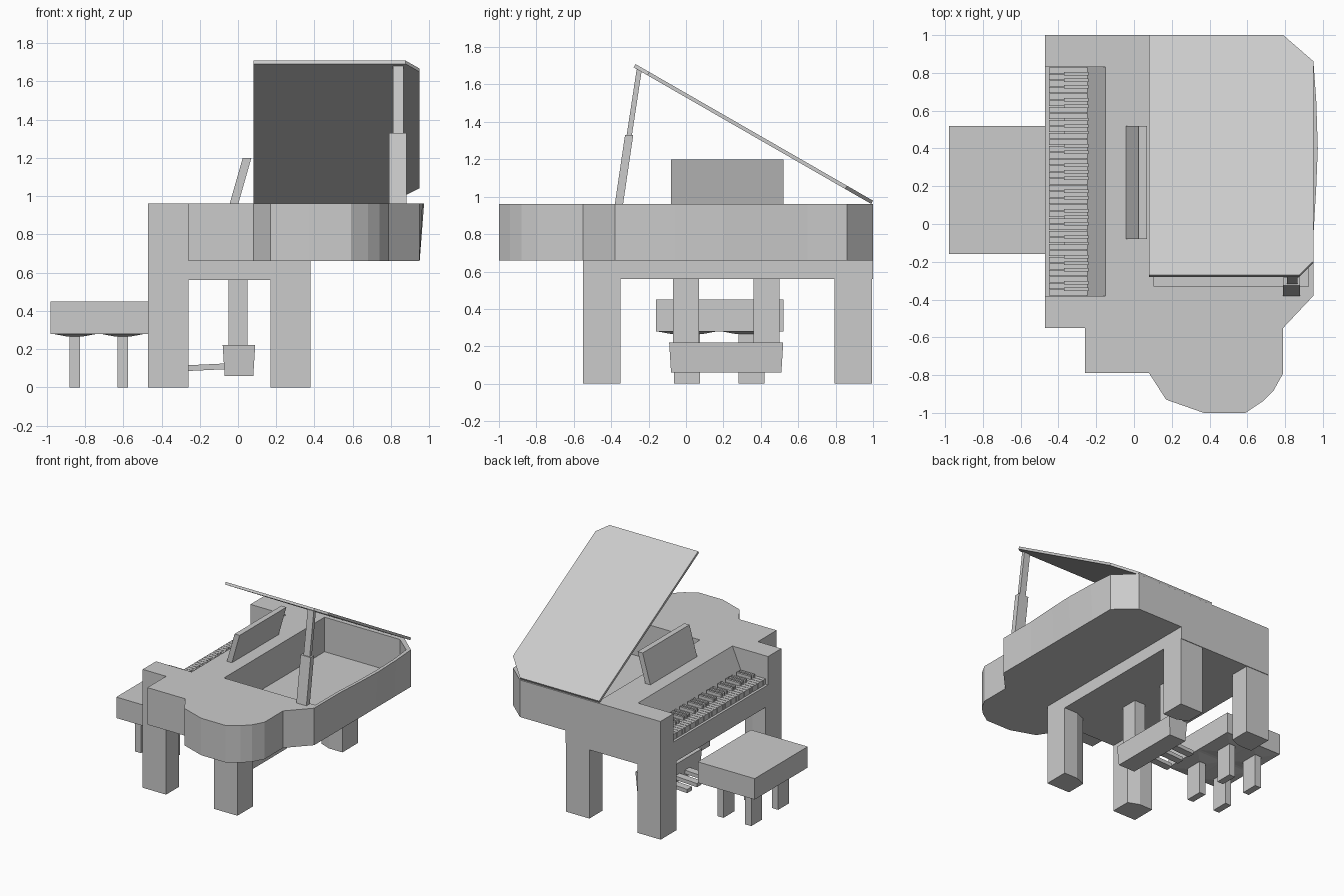
import bpy, bmesh, math
from mathutils import Matrix

if "Cube" in bpy.data.objects:
    bpy.data.objects.remove(bpy.data.objects["Cube"])


def loft(name, bottom, top):
    """Closed solid between two matching rings of 3D points."""
    bm = bmesh.new()
    lo = [bm.verts.new(p) for p in bottom]
    hi = [bm.verts.new(p) for p in top]
    n = len(lo)
    bm.faces.new(lo[::-1])
    bm.faces.new(hi)
    for i in range(n):
        j = (i + 1) % n
        bm.faces.new((lo[i], lo[j], hi[j], hi[i]))
    bmesh.ops.recalc_face_normals(bm, faces=bm.faces)
    me = bpy.data.meshes.new(name)
    bm.to_mesh(me)
    bm.free()
    ob = bpy.data.objects.new(name, me)
    bpy.context.collection.objects.link(ob)
    return ob


def prism(name, outline, z0, z1):
    return loft(name, [(x, y, z0) for x, y in outline], [(x, y, z1) for x, y in outline])


def side_prism(name, profile, y0, y1):
    """Extrude an (x, z) profile along y."""
    return loft(name, [(x, y0, z) for x, z in profile], [(x, y1, z) for x, z in profile])


def rect(x0, x1, y0, y1):
    return [(x0, y0), (x1, y0), (x1, y1), (x0, y1)]


def box(name, x0, x1, y0, y1, z0, z1):
    return prism(name, rect(x0, x1, y0, y1), z0, z1)


def cut(ob, cutter):
    mod = ob.modifiers.new("cut", 'BOOLEAN')
    mod.operation = 'DIFFERENCE'
    mod.solver = 'EXACT'
    mod.object = cutter
    bpy.context.view_layer.objects.active = ob
    bpy.ops.object.modifier_apply(modifier=mod.name)
    bpy.data.objects.remove(cutter)


# Case: outline with a bulging long side that flares slightly to the top
outline = [(-.47, -.55), (-.26, -.55), (-.26, -.79), (.08, -.79), (.17, -.93), (.37, -1),
           (.59, -1), (.68, -.94), (.74, -.88), (.79, -.79), (.79, -.55), (.95, -.38),
           (.95, -.06), (.965, .2), (.973, .4), (.965, .65), (.95, .86), (.79, 1), (-.47, 1)]
case = loft("case", [(min(x, .95), y, .66) for x, y in outline],
            [(x, y, .96) for x, y in outline])
# Keyboard recess and string well
cut(case, side_prism("key_cutter", [(-.6, 1.1), (-.6, .73), (-.25, .73), (-.15, .96), (-.09, 1.1)],
                     -.38, .83))
well = [(.105, -.33), (.925, -.33), (.925, -.06), (.94, .2), (.945, .4), (.94, .65),
        (.92, .84), (.78, .96), (.105, .96)]
cut(case, prism("well_cutter", well, .68, 1.1))

# Base frame and the four legs with chamfered inner corners
box("base_frame", -.47, .38, -.55, 1, .56, .66)
leg = [(-.47, -.55), (-.26, -.55), (-.26, -.385), (-.35, -.35), (-.47, -.35)]
for side, my in (("right", False), ("left", True)):
    front = [(x, .445 - y if my else y) for x, y in leg]
    prism("front_leg_" + side, front, 0, .56)
    prism("back_leg_" + side, [(-.09 - x, y) for x, y in front], 0, .56)

# Keys: five octaves
count, y0 = 35, -.38
pitch = 1.21 / count
for i in range(count):
    y = y0 + i * pitch
    box("white_key", -.45, -.245, y + .002, y + pitch - .002, .73, .775)
    if i % 7 not in (2, 6) and i < count - 1:
        box("black_key", -.37, -.24, y + pitch - .009, y + pitch + .009, .74, .80)

# Music stand
side_prism("music_stand", [(-.045, .955), (0, .955), (.07, 1.2), (.025, 1.2)], -.08, .52)

# Raised lid, hinged at the back edge
lid = [(.08, 0), (.79, 0), (.95, -.16), (.95, -1.38), (.875, -1.465), (.08, -1.465)]
lid_ob = prism("lid", lid, -.01, .01)
lid_ob.data.transform(Matrix.Translation((0, .995, .97)) @ Matrix.Rotation(math.radians(-29.9), 4, 'X'))


# Lid prop in two sections
def prop(name, x0, x1, ya, za, yb, zb, t):
    loft(name, [(x, y, za) for x, y in rect(x0, x1, ya - t, ya + t)],
         [(x, y, zb) for x, y in rect(x0, x1, yb - t, yb + t)])


prop("prop_lower", .79, .88, -.36, .95, -.304, 1.33, .022)
prop("prop_upper", .81, .865, -.306, 1.31, -.25, 1.68, .014)

# Pedal box, its posts and three pedals
loft("pedal_box", [(x, y, .06) for x, y in rect(-.07, .08, -.08, .51)],
     [(x, y, .22) for x, y in rect(-.08, .09, -.09, .52)])
for y in (-.07, .36):
    box("pedal_post", -.05, .05, y, y + .14, .21, .57)
for y in (.09, .215, .34):
    side_prism("pedal", [(-.27, .085), (-.06, .095), (-.06, .125), (-.27, .115)], y - .03, y + .03)

# Bench with four legs and shallow collars
box("bench_seat", -.98, -.47, -.16, .52, .28, .45)
for x in (-.88, -.63):
    for y in (-.065, .28):
        box("bench_leg", x, x + .055, y, y + .14, 0, .28)
        loft("bench_collar", [(u, v, .265) for u, v in rect(x - .01, x + .065, y - .01, y + .15)],
             [(u, v, .28) for u, v in rect(x - .09, x + .145, y - .09, y + .23)])
